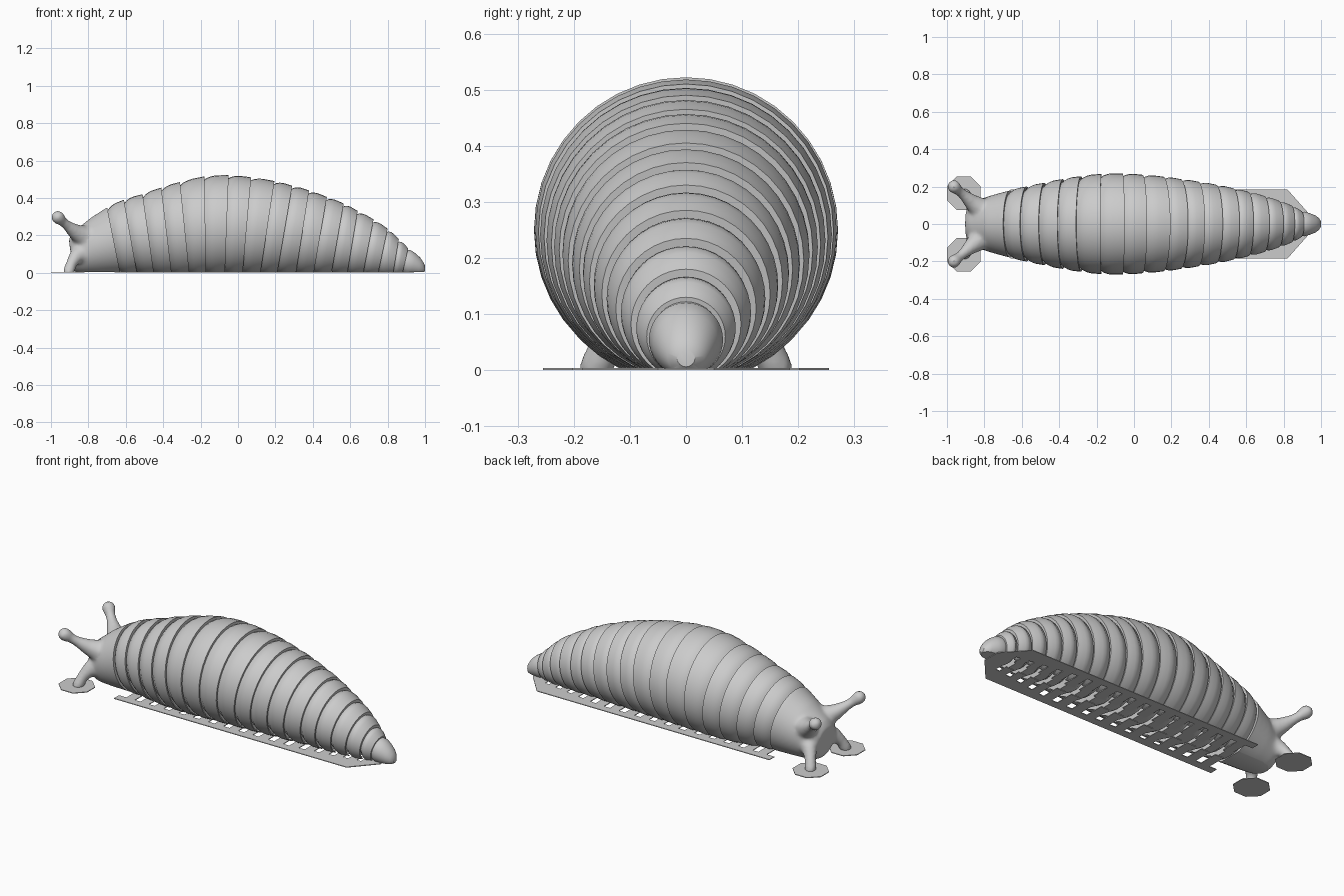
import bpy, bmesh, math
from mathutils import Vector

if "Cube" in bpy.data.objects:
    bpy.data.objects.remove(bpy.data.objects["Cube"], do_unlink=True)

grey = bpy.data.materials.new("plain grey")
grey.use_nodes = True
grey.diffuse_color = (0.6, 0.6, 0.6, 1)
grey.node_tree.nodes["Principled BSDF"].inputs["Base Color"].default_value = (0.6, 0.6, 0.6, 1)

FLOOR = 0.003
SIDES = 40

# Seams from head to tail: x at the top, x at the ground, top height, half width
SEAMS = [
    (-.70, -.63, .35, .18), (-.61, -.54, .39, .20), (-.51, -.45, .42, .22),
    (-.41, -.355, .455, .24), (-.31, -.26, .485, .255), (-.18, -.17, .515, .268),
    (-.05, -.07, .522, .27), (.07, .025, .51, .263), (.195, .12, .49, .253),
    (.29, .21, .465, .24), (.38, .31, .44, .226), (.475, .405, .405, .21),
    (.565, .50, .37, .19), (.64, .585, .33, .172), (.725, .67, .285, .15),
    (.80, .75, .235, .125), (.86, .83, .18, .098), (.91, .88, .13, .07)]


def mix(a, b, t):
    return tuple(p + (q - p) * t for p, q in zip(a, b))


def finish(name, bm, smooth=True):
    bmesh.ops.recalc_face_normals(bm, faces=bm.faces)
    mesh = bpy.data.meshes.new(name)
    bm.to_mesh(mesh)
    bm.free()
    mesh.materials.append(grey)
    obj = bpy.data.objects.new(name, mesh)
    bpy.context.collection.objects.link(obj)
    if smooth:
        bpy.ops.object.select_all(action='DESELECT')
        obj.select_set(True)
        bpy.context.view_layer.objects.active = obj
        bpy.ops.object.shade_smooth_by_angle(angle=math.radians(35))
    return obj


def ring(bm, seam, inset=0, drop=0):
    """One round section lying in a leaning seam plane."""
    xt, xb, zt, r = seam
    centre = zt - r - drop
    r -= inset
    verts = []
    for k in range(SIDES):
        a = 2 * math.pi * k / SIDES
        z = centre + r * math.sin(a)
        verts.append(bm.verts.new((xb + (xt - xb) * z / zt, r * math.cos(a), z)))
    return verts


def loft(bm, rings):
    for a, b in zip(rings, rings[1:]):
        for k in range(SIDES):
            j = (k + 1) % SIDES
            bm.faces.new((a[k], a[j], b[j], b[k]))
    bm.faces.new(rings[0])
    bm.faces.new(rings[-1])


def slice_off(bm, point, normal):
    """Remove everything on the normal's side and close the cut."""
    cut = bmesh.ops.bisect_plane(
        bm, geom=bm.verts[:] + bm.edges[:] + bm.faces[:], dist=1e-5,
        plane_co=point, plane_no=normal, clear_outer=True)["geom_cut"]
    edges = [e for e in cut if isinstance(e, bmesh.types.BMEdge)]
    bmesh.ops.triangle_fill(bm, edges=edges, use_beauty=True, normal=normal)


# Body rings: narrow front lip, outer shell, rim, then the open socket behind
SHELL = [(-.2, .026, 0), (0, .017, 0), (.12, .008, 0), (.3, .001, 0), (.5, -.002, 0),
         (.8, -.001, 0), (1, 0, 0), (1, .010, .006), (.6, .016, .010)]
for i, (front, back) in enumerate(zip(SEAMS, SEAMS[1:])):
    bm = bmesh.new()
    loft(bm, [ring(bm, mix(front, back, t), d, drop) for t, d, drop in SHELL])
    slice_off(bm, Vector((0, 0, FLOOR)), Vector((0, 0, -1)))
    finish(f"body_ring_{i + 1}", bm)

# Tail tip
bm = bmesh.new()
tail = [((.89, .86, .135, .072), .014), ((.91, .88, .13, .07), .008),
        ((.925, .90, .122, .068), .002), ((.95, .93, .103, .058), 0),
        ((.975, .965, .08, .046), 0), ((.99, .985, .058, .033), 0),
        ((1, .998, .038, .016), 0)]
loft(bm, [ring(bm, s, d) for s, d in tail])
slice_off(bm, Vector((0, 0, FLOOR)), Vector((0, 0, -1)))
finish("tail_tip", bm)

# Head: skull and four tentacles fused into one smooth skin
bm = bmesh.new()
skull = [(-.58, -.51, .395, .205), SEAMS[0], (-.79, -.745, .292, .152),
         (-.85, -.83, .243, .127), (-.885, -.865, .215, .108), (-.905, -.88, .18, .08)]
loft(bm, [ring(bm, s) for s in skull])
UPPER = [(-.80, .065, .18, .07), (-.865, .115, .215, .045), (-.91, .155, .25, .029),
         (-.94, .18, .275, .027), (-.963, .2, .296, .038)]
LOWER = [(-.80, .06, .11, .07), (-.86, .105, .095, .042), (-.89, .14, .05, .031),
         (-.905, .16, .005, .033)]
for path in (UPPER, LOWER):
    for side in (-1, 1):
        for a, b in zip(path, path[1:]):
            for k in range(7):
                x, y, z, r = mix(a, b, k / 6)
                ball = bmesh.ops.create_icosphere(bm, subdivisions=2, radius=r)
                bmesh.ops.translate(bm, verts=ball["verts"], vec=(x, y * side, z))
raw = finish("head_raw", bm, False)
remesh = raw.modifiers.new("fuse", 'REMESH')
remesh.mode = 'VOXEL'
remesh.voxel_size = 0.009
graph = bpy.context.evaluated_depsgraph_get()
fused = bpy.data.meshes.new_from_object(raw.evaluated_get(graph))
bpy.data.objects.remove(raw, do_unlink=True)
bm = bmesh.new()
bm.from_mesh(fused)
bpy.data.meshes.remove(fused)
for _ in range(8):
    bmesh.ops.smooth_vert(bm, verts=bm.verts, factor=0.5,
                          use_axis_x=True, use_axis_y=True, use_axis_z=True)
xt, xb, zt, _ = SEAMS[0]
slice_off(bm, Vector((xb, 0, 0)), Vector((zt, 0, xb - xt)).normalized())
slice_off(bm, Vector((0, 0, FLOOR)), Vector((0, 0, -1)))
finish("head", bm)


def plate(name, outline):
    """Paper-thin flat sheet on the ground."""
    bm = bmesh.new()
    face = bm.faces.new([bm.verts.new((x, y, 0)) for x, y in outline])
    top = bmesh.ops.extrude_face_region(bm, geom=[face])["geom"]
    bmesh.ops.translate(bm, vec=(0, 0, 0.004),
                        verts=[v for v in top if isinstance(v, bmesh.types.BMVert)])
    finish(name, bm, False)


# Ground sheet: side strips joined to the body by ribs, and pads at the feelers
STRIP = [(-.66, .185), (.82, .185), (.94, .05), (.94, 0), (.84, 0),
         (.84, .08), (.45, .14), (-.66, .14)]
for side, word in ((1, "left"), (-1, "right")):
    plate(f"ground_strip_{word}", [(x, y * side) for x, y in STRIP])
    for i, (a, b) in enumerate(zip(SEAMS[:-2], SEAMS[1:])):
        x = (a[1] + b[1]) / 2
        w = (b[1] - a[1]) * 0.3
        plate(f"ground_rib_{word}_{i + 1}",
              [(x - w, .03 * side), (x + w, .03 * side),
               (x + w, .145 * side), (x - w, .145 * side)])
    plate(f"foot_pad_{word}",
          [(-.91 + .0974 * math.cos(math.radians(22.5 + 45 * k)),
            side * .165 + .0974 * math.sin(math.radians(22.5 + 45 * k))) for k in range(8)])
